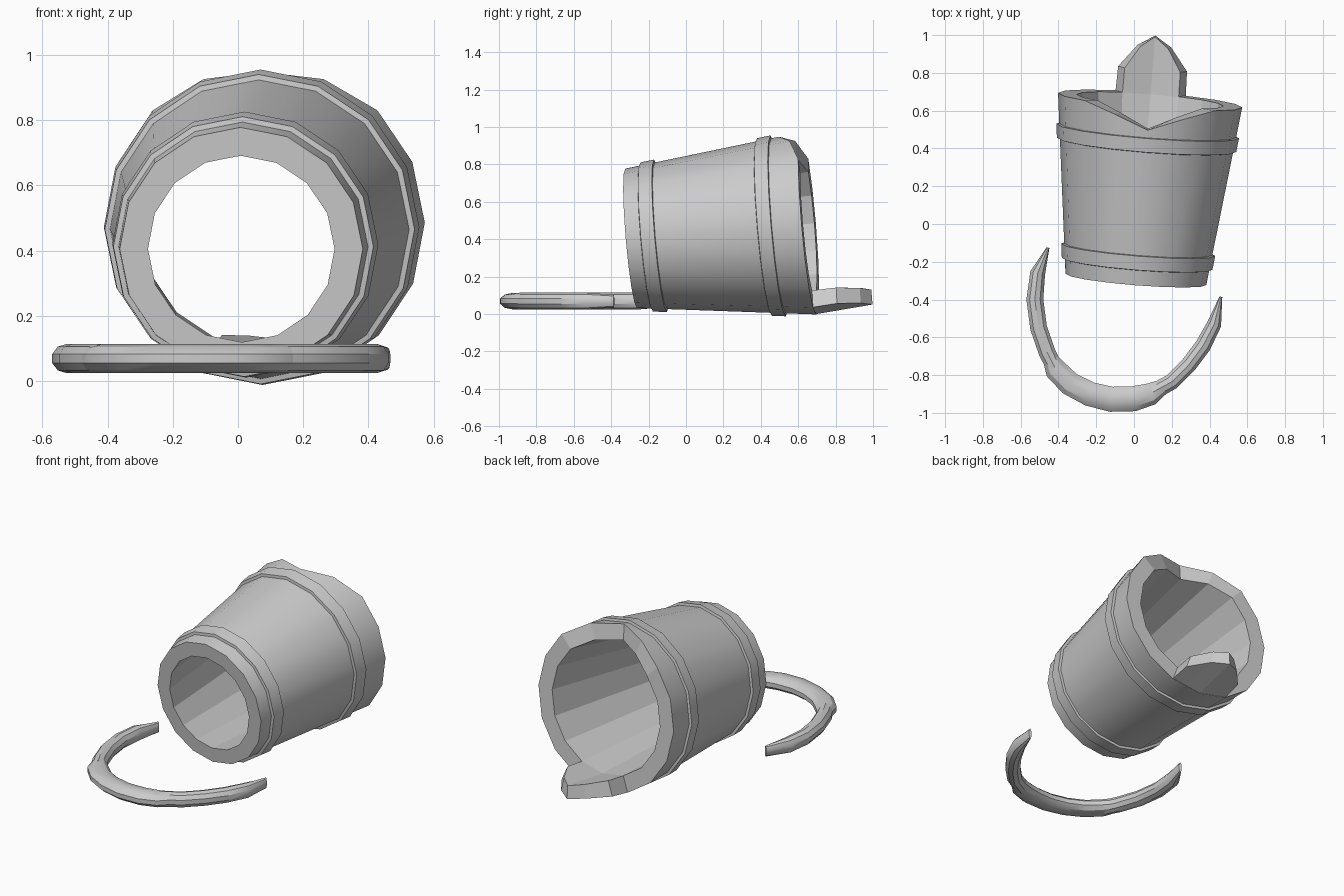
import bpy, bmesh
from math import sin, cos, pi, tau
from mathutils import Vector

if "Cube" in bpy.data.objects:
    bpy.data.objects.remove(bpy.data.objects["Cube"])

SIDES = 16
LENGTH = 0.955
AXIS = Vector((0.075, 0.945, 0.08)).normalized()
UP = (Vector((0, 0, 1)) - AXIS * AXIS.z).normalized()
RIGHT = AXIS.cross(UP)
BASE = Vector((0.01, -0.293, 0.405))


def loft(name, rings, loop=False, caps=False):
    """Skin closed rings of points; loop joins the last ring to the first."""
    bm = bmesh.new()
    vs = [[bm.verts.new(p) for p in ring] for ring in rings]
    n = len(rings[0])
    for k in range(len(vs) if loop else len(vs) - 1):
        a, b = vs[k], vs[(k + 1) % len(vs)]
        for i in range(n):
            j = (i + 1) % n
            bm.faces.new((a[i], a[j], b[j], b[i]))
    if caps:
        bm.faces.new(vs[0])
        bm.faces.new(vs[-1])
    bmesh.ops.recalc_face_normals(bm, faces=bm.faces[:])
    me = bpy.data.meshes.new(name)
    bm.to_mesh(me)
    bm.free()
    ob = bpy.data.objects.new(name, me)
    bpy.context.collection.objects.link(ob)
    bpy.ops.object.select_all(action='DESELECT')
    ob.select_set(True)
    bpy.context.view_layer.objects.active = ob
    bpy.ops.object.shade_smooth_by_angle()
    return ob


def on_bucket(t, step, r):
    """Point at distance t along the tilted axis, angle step (0 = top)."""
    a = tau * step / SIDES
    return BASE + AXIS * t + (RIGHT * sin(a) + UP * cos(a)) * r


def outer(t):
    return 0.374 + (0.489 - 0.374) * t / LENGTH


def inner(t):
    return 0.287 + (0.390 - 0.287) * t / LENGTH


# Bucket wall: open tapered shell, rim broken down at the top
dip = {0: 0.12, 1: 0.05, SIDES - 1: 0.05}
rim = [LENGTH - dip.get(i, 0) for i in range(SIDES)]
low = [0.0] * SIDES
wall = loft("bucket_wall", [
    [on_bucket(t[i], i, radius(t[i])) for i in range(SIDES)]
    for t, radius in ((low, outer), (rim, outer), (rim, inner), (low, inner))],
    loop=True)
for p in wall.data.polygons[SIDES:]:
    p.use_smooth = False

# Hoops
for name, t0, t1 in (("lower_hoop", 0.078, 0.162), ("upper_hoop", 0.712, 0.795)):
    profile = [(t0, -0.01), (t0 + 0.005, 0.016), (t1 - 0.004, 0.016), (t1, -0.01)]
    loft(name, [[on_bucket(t, i, outer(t) + d) for i in range(SIDES)]
                for t, d in profile], loop=True)

# Handle ear: pointed extension of the two lowest staves
columns = []
for u, ext in ((-1, 0.13), (-0.5, 0.25), (0, 0.305), (0.5, 0.25), (1, 0.13)):
    def stave(t, r):
        mid, side = on_bucket(t, 8, r), on_bucket(t, 8 - (1 if u > 0 else -1), r)
        return mid.lerp(side, abs(u))
    tip = LENGTH + ext
    columns.append([stave(LENGTH - 0.01, outer(LENGTH) - 0.001), stave(tip, 0.489 - 0.09 * ext),
                    stave(tip, 0.388 - 0.02 * ext), stave(LENGTH - 0.01, inner(LENGTH))])
ear = loft("handle_ear", columns, caps=True)
for p in ear.data.polygons:
    p.use_smooth = False


def sweep(name, path, height=0.045, z=0.069, sides=10):
    """Flat-lying tube along (x, y, half width) points."""
    pts = [Vector((x, y, z)) for x, y, w in path]
    rings = []
    for k, c in enumerate(pts):
        d = (pts[min(k + 1, len(pts) - 1)] - pts[max(k - 1, 0)]).normalized()
        side = Vector((d.y, -d.x, 0))
        w = path[k][2]
        h = height * (0.75 if w < 0.02 else 1)
        rings.append([c + side * (w * cos(tau * i / sides + pi / sides))
                      + Vector((0, 0, h * sin(tau * i / sides + pi / sides)))
                      for i in range(sides)])
    return loft(name, rings, caps=True)


# Bail handle arms with slanted, broken tips
sweep("left_handle_arm", [
    (-0.455, -0.125, 0.008), (-0.51, -0.26, 0.042), (-0.525, -0.40, 0.047),
    (-0.505, -0.55, 0.047), (-0.46, -0.68, 0.047), (-0.42, -0.76, 0.045)])
sweep("right_handle_arm", [
    (0.46, -0.385, 0.008), (0.425, -0.53, 0.040), (0.365, -0.645, 0.045),
    (0.29, -0.745, 0.045), (0.20, -0.835, 0.045), (0.10, -0.89, 0.045)])

# Thicker hand grip
sweep("handle_grip", [
    (-0.445, -0.71, 0.042), (-0.415, -0.77, 0.062), (-0.34, -0.845, 0.066),
    (-0.235, -0.90, 0.068), (-0.12, -0.928, 0.070), (0.0, -0.925, 0.070),
    (0.09, -0.90, 0.062), (0.155, -0.86, 0.042)], height=0.044)
